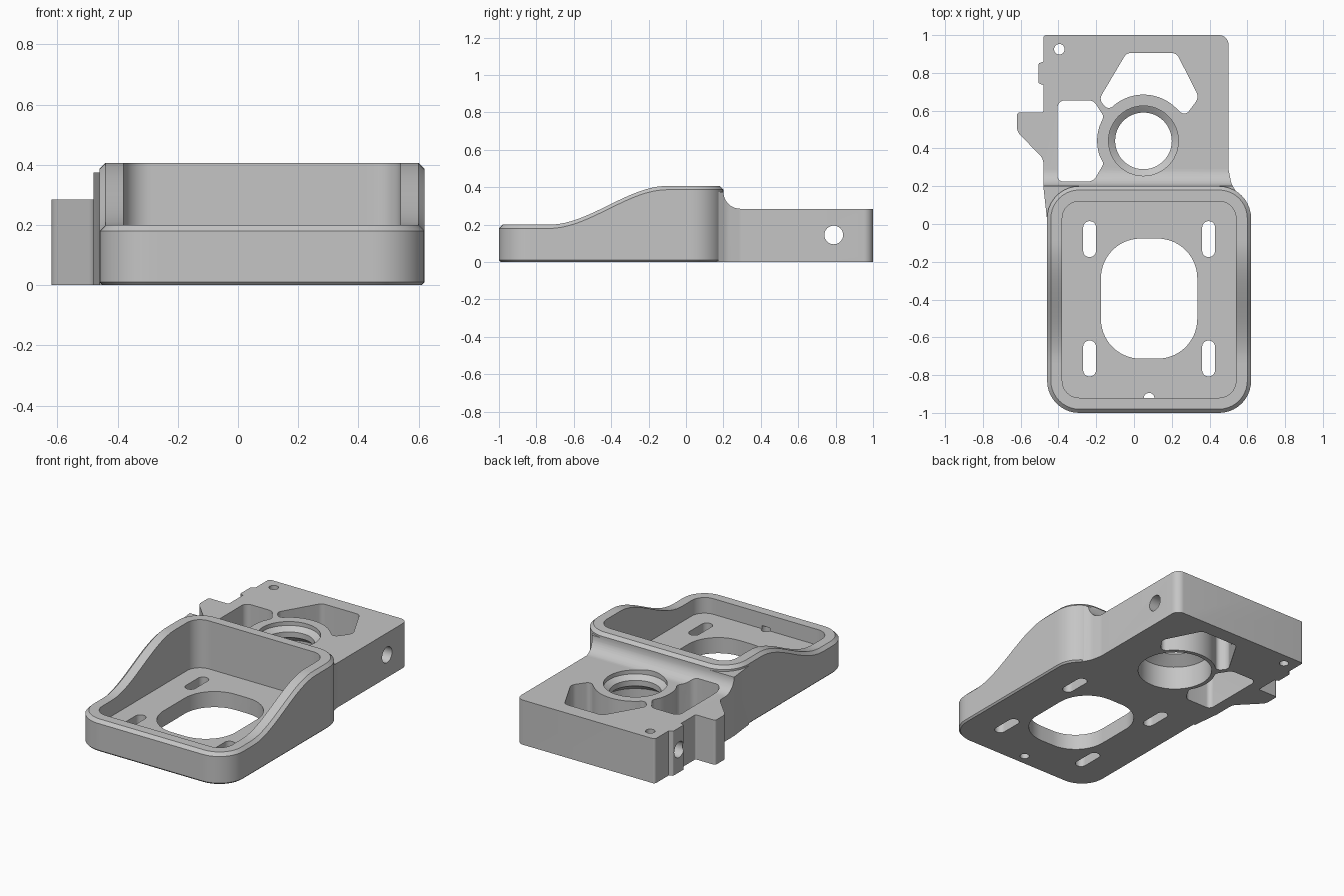
import bpy, bmesh, math
from mathutils import Vector

cube = bpy.data.objects.get("Cube")
if cube:
    bpy.data.objects.remove(cube, do_unlink=True)

grey = bpy.data.materials.new("light grey plastic")
grey.use_nodes = True
colour = (0.56, 0.56, 0.56, 1)
grey.diffuse_color = colour
grey.node_tree.nodes["Principled BSDF"].inputs["Base Color"].default_value = colour


def loft(name, rings):
    """Closed solid through rings of equal length, capped at both ends."""
    bm = bmesh.new()
    loops = [[bm.verts.new(p) for p in ring] for ring in rings]
    for a, b in zip(loops, loops[1:]):
        for i in range(len(a)):
            j = (i + 1) % len(a)
            bm.faces.new((a[i], a[j], b[j], b[i]))
    bm.faces.new(loops[0][::-1])
    bm.faces.new(loops[-1])
    bmesh.ops.recalc_face_normals(bm, faces=bm.faces)
    mesh = bpy.data.meshes.new(name)
    bm.to_mesh(mesh)
    bm.free()
    mesh.materials.append(grey)
    obj = bpy.data.objects.new(name, mesh)
    bpy.context.collection.objects.link(obj)
    return obj


def rounded(corners, steps=8, side=1):
    """Outline from (x, y, radius) corners, filleted, sides split evenly."""
    arcs = []
    for i, (x, y, r) in enumerate(corners):
        p = Vector((x, y, 0))
        if r == 0:
            arcs.append([p])
            continue
        u = (Vector((*corners[i - 1][:2], 0)) - p).normalized()
        v = (Vector((*corners[(i + 1) % len(corners)][:2], 0)) - p).normalized()
        half = u.angle(v) / 2
        centre = p + (u + v).normalized() * r / math.sin(half)
        a = (p + u * r / math.tan(half) - centre).normalized()
        b = (p + v * r / math.tan(half) - centre).normalized()
        arcs.append([centre + r * a.slerp(b, k / steps) for k in range(steps + 1)])
    out = []
    for i, arc in enumerate(arcs):
        nxt = arcs[(i + 1) % len(arcs)][0]
        out += arc + [arc[-1].lerp(nxt, k / side) for k in range(1, side)]
    return out


def rect(x0, x1, y0, y1, r, **kw):
    return rounded([(x0, y0, r), (x1, y0, r), (x1, y1, r), (x0, y1, r)], **kw)


def circle(x, y, r, n=48):
    return [Vector((x + r * math.cos(2 * math.pi * k / n),
                    y + r * math.sin(2 * math.pi * k / n), 0)) for k in range(n)]


def at(points, z):
    return [(p.x, p.y, z) for p in points]


def prism(name, points, z0=-0.1, z1=0.6):
    return loft(name, [at(points, z0), at(points, z1)])


def boolean(target, tool, operation):
    mod = target.modifiers.new(operation, 'BOOLEAN')
    mod.operation, mod.solver, mod.object = operation, 'EXACT', tool
    bpy.context.view_layer.objects.active = target
    bpy.ops.object.modifier_apply(modifier=mod.name)
    bpy.data.objects.remove(tool, do_unlink=True)


# Tray: rounded box whose rim sweeps up towards the back
def rim(y):
    t = min(max((y + 0.73) / 0.63, 0), 1)
    return 0.2 + 0.207 * t * t * (3 - 2 * t)


def tray_ring(inset, z):
    pts = rect(-0.46 + inset, 0.62 - inset, -1 + inset, 0.2 - inset,
               0.17 - inset, steps=10, side=28)
    return [(p.x, p.y, z(p.y)) for p in pts]


body = loft("mount_body", [
    tray_ring(0.01, lambda y: 0), tray_ring(0, lambda y: 0.01),
    tray_ring(0, lambda y: rim(y) - 0.02), tray_ring(0.02, rim),
    tray_ring(0.08, rim), tray_ring(0.08, lambda y: 0.1)])

# Rear block: side profile with a concave fillet, trimmed by the plan outline
profile = [(0, 0), (1, 0), (1, 0.285)]
for k in range(11):
    a = math.radians(270 - 9 * k)
    profile.append((0.29 + 0.09 * math.cos(a), 0.375 + 0.09 * math.sin(a)))
profile += [(0, 0.375)]
block = loft("rear_block", [[(x, y, z) for y, z in profile] for x in (-0.8, 0.8)])
outline = rounded([
    (0.55, 0.155, 0), (0.515, 0.215, 0.1), (0.5, 0.29, 0.1), (0.5, 1, 0.05),
    (-0.48, 1, 0.015), (-0.48, 0.86, 0), (-0.505, 0.85, 0.008),
    (-0.505, 0.745, 0.008), (-0.48, 0.735, 0), (-0.48, 0.59, 0.01),
    (-0.62, 0.59, 0.015), (-0.62, 0.49, 0.06), (-0.48, 0.345, 0.06),
    (-0.48, 0.2, 0.05), (-0.46, 0.02, 0), (-0.44, 0.02, 0),
    (-0.39, 0.13, 0.03), (-0.3, 0.165, 0), (0.42, 0.165, 0)])
boolean(block, prism("outline_trim", outline), 'INTERSECT')
boolean(body, block, 'UNION')


# Pockets that curve around the bearing seat
def seat_arc(start, end, n=14):
    return [(0.05 + 0.245 * math.cos(math.radians(start + (end - start) * k / n)),
             0.44 + 0.245 * math.sin(math.radians(start + (end - start) * k / n)), 0)
            for k in range(n + 1)]


rear_pocket = rounded([(0.27, 0.57, 0.03), (0.345, 0.67, 0.05), (0.225, 0.905, 0.04),
                       (-0.04, 0.905, 0.04), (-0.185, 0.66, 0.04),
                       (-0.135, 0.6, 0.03)] + seat_arc(130, 46))
side_pocket = rounded([(-0.405, 0.225, 0.03), (-0.215, 0.225, 0.05),
                       (-0.16, 0.32, 0.03)] + seat_arc(200, 160)
                      + [(-0.16, 0.57, 0.03), (-0.215, 0.655, 0.05),
                         (-0.405, 0.655, 0.04)])
boolean(body, prism("rear_pocket", rear_pocket), 'DIFFERENCE')
boolean(body, prism("side_pocket", side_pocket), 'DIFFERENCE')

# Bearing seat: wide bore below, lip, chamfer on top
seat = [(0.22, -0.1), (0.22, 0.15), (0.15, 0.2), (0.15, 0.235),
        (0.17, 0.25), (0.185, 0.26), (0.185, 0.6)]
boolean(body, loft("bearing_seat", [at(circle(0.05, 0.44, r), z) for r, z in seat]),
        'DIFFERENCE')

# Motor opening, mounting slots and pin holes
boolean(body, prism("motor_opening", rect(-0.175, 0.335, -0.713, -0.077, 0.21, steps=14)),
        'DIFFERENCE')
for x in (-0.235, 0.395):
    for y in (-0.08, -0.712):
        slot = rect(x - 0.034, x + 0.034, y - 0.095, y + 0.095, 0.033)
        boolean(body, prism("slot", slot), 'DIFFERENCE')
boolean(body, prism("front_pin_hole", circle(0.08, -0.922, 0.028, 24), -0.1, 0.12), 'DIFFERENCE')
boolean(body, prism("rear_pin_hole", circle(-0.395, 0.925, 0.028, 24)), 'DIFFERENCE')

# Cross hole through the rear block
cross = circle(0.79, 0.145, 0.05, 32)
boolean(body, loft("cross_hole", [[(x, p.x, p.y) for p in cross] for x in (-0.8, 0.8)]),
        'DIFFERENCE')

bpy.ops.object.select_all(action='DESELECT')
body.select_set(True)
bpy.context.view_layer.objects.active = body
bpy.ops.object.shade_smooth_by_angle(angle=math.radians(28))
